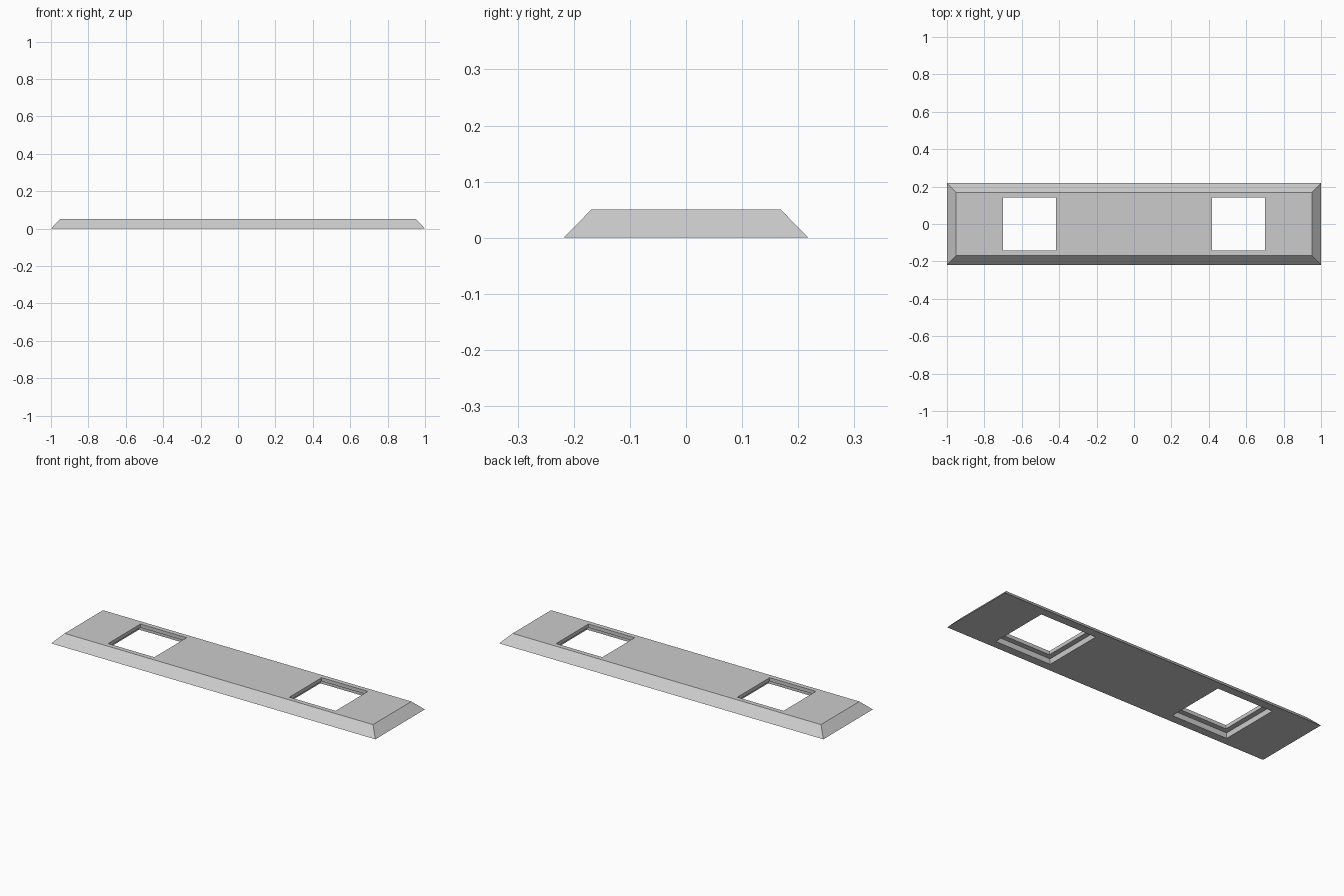
import bpy
import bmesh

old = bpy.data.objects.get("Cube")
if old:
    bpy.data.objects.remove(old, do_unlink=True)

HALF_X, HALF_Y, HEIGHT, BEVEL = 1.0, 0.218, 0.05, 0.049
WINDOW_X = 0.559       # centre of each opening
OPENING = 0.285        # through opening, square
RECESS = 0.343         # wider rebate on the underside
LEDGE_Z = 0.03

grey = bpy.data.materials.new("light_grey")
grey.use_nodes = True
colour = (0.6, 0.6, 0.6, 1)
grey.diffuse_color = colour
grey.node_tree.nodes["Principled BSDF"].inputs["Base Color"].default_value = colour


def block(name, size_x, size_y, z0, z1, x=0, inset=0):
    """Box between two heights, with its top edges drawn in by inset."""
    bm = bmesh.new()
    bmesh.ops.create_cube(bm, size=1)
    for v in bm.verts:
        top = v.co.z > 0
        cut = 2 * inset if top else 0
        v.co.x = x + v.co.x * (size_x - cut)
        v.co.y *= size_y - cut
        v.co.z = z1 if top else z0
    mesh = bpy.data.meshes.new(name)
    bm.to_mesh(mesh)
    bm.free()
    mesh.materials.append(grey)
    obj = bpy.data.objects.new(name, mesh)
    bpy.context.collection.objects.link(obj)
    return obj


# Plate with sloping sides
plate = block("bevelled_plate", 2 * HALF_X, 2 * HALF_Y, 0, HEIGHT, inset=BEVEL)

# Two square openings, each with a rebate below
cutters = []
for side, x in (("right", -WINDOW_X), ("left", WINDOW_X)):
    cutters.append(block(side + "_opening_cutter", OPENING, OPENING, -0.1, 0.1, x))
    cutters.append(block(side + "_recess_cutter", RECESS, RECESS, -0.1, LEDGE_Z, x))

bpy.context.view_layer.objects.active = plate
for cutter in cutters:
    cutter.hide_render = True
    mod = plate.modifiers.new(cutter.name, "BOOLEAN")
    mod.operation = "DIFFERENCE"
    mod.solver = "EXACT"
    mod.object = cutter
    bpy.ops.object.modifier_apply(modifier=mod.name)
for cutter in cutters:
    bpy.data.objects.remove(cutter, do_unlink=True)
